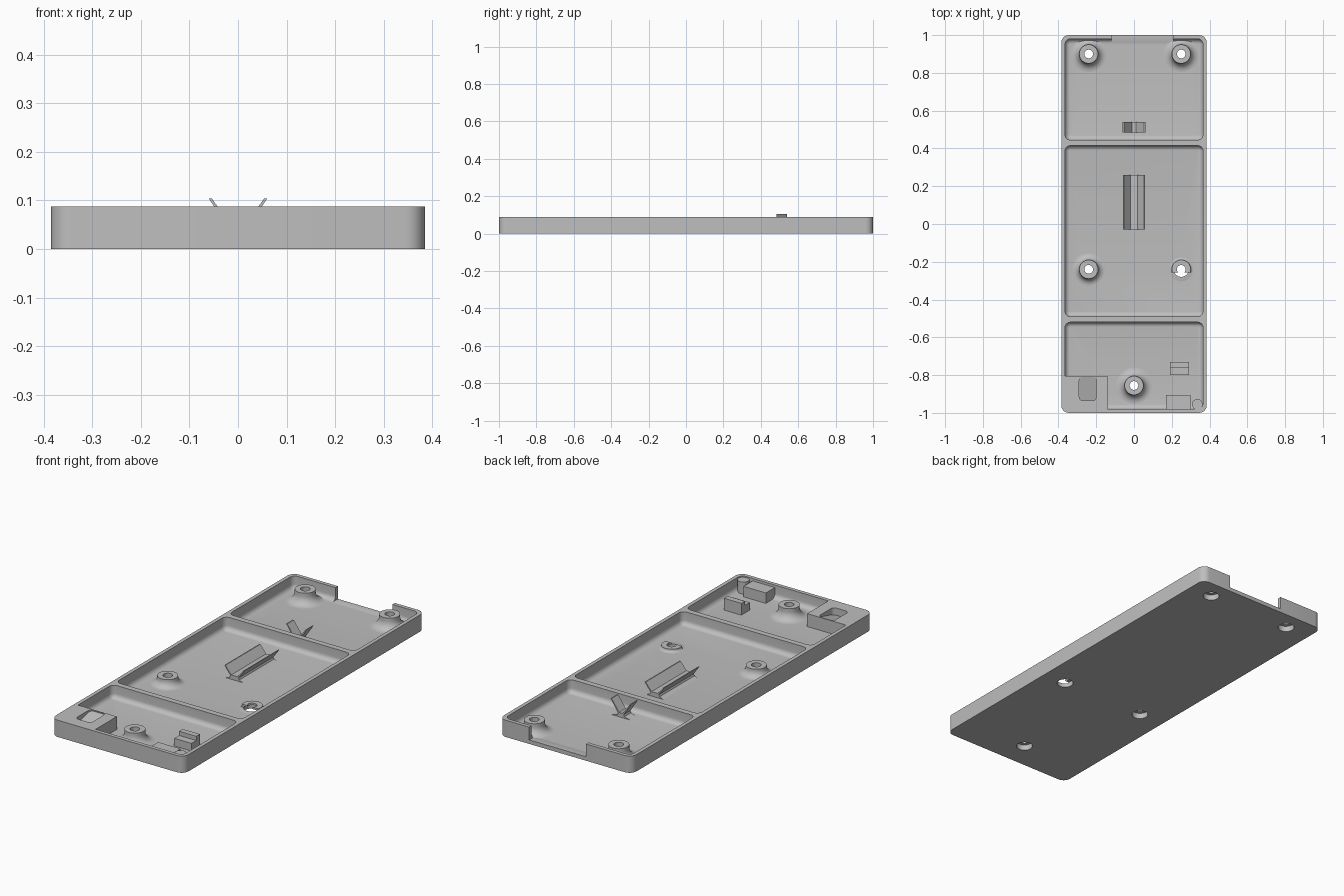
import bpy, bmesh, math
from mathutils import Matrix, Vector

default = bpy.data.objects.get("Cube")
if default:
    bpy.data.objects.remove(default)

grey = bpy.data.materials.new("plain grey plastic")
grey.use_nodes = True
grey.diffuse_color = (0.52, 0.52, 0.52, 1)
grey.node_tree.nodes["Principled BSDF"].inputs["Base Color"].default_value = (0.52, 0.52, 0.52, 1)

FLOOR, RIM = 0.02, 0.088
W, L, WALL = 0.385, 1.0, 0.02


def finish(name, bm):
    bmesh.ops.recalc_face_normals(bm, faces=bm.faces)
    mesh = bpy.data.meshes.new(name)
    bm.to_mesh(mesh)
    bm.free()
    mesh.materials.append(grey)
    obj = bpy.data.objects.new(name, mesh)
    bpy.context.collection.objects.link(obj)
    return obj


def rounded_rect(x0, x1, y0, y1, r, z, steps=6):
    pts = []
    corners = [(x1 - r, y1 - r), (x0 + r, y1 - r), (x0 + r, y0 + r), (x1 - r, y0 + r)]
    for i, (cx, cy) in enumerate(corners):
        for s in range(steps + 1):
            a = math.pi / 2 * (i + s / steps)
            pts.append((cx + r * math.cos(a), cy + r * math.sin(a), z))
    return pts


def loft(name, rings):
    bm = bmesh.new()
    loops = [[bm.verts.new(p) for p in ring] for ring in rings]
    n = len(loops[0])
    for a, b in zip(loops, loops[1:]):
        for i in range(n):
            bm.faces.new((a[i], a[(i + 1) % n], b[(i + 1) % n], b[i]))
    bm.faces.new(loops[0])
    bm.faces.new(loops[-1])
    return finish(name, bm)


def box(name, x0, x1, y0, y1, z0, z1):
    bm = bmesh.new()
    size = Matrix.Diagonal((x1 - x0, y1 - y0, z1 - z0, 1))
    centre = Vector((x0 + x1, y0 + y1, z0 + z1)) / 2
    bmesh.ops.create_cube(bm, size=1, matrix=Matrix.Translation(centre) @ size)
    return finish(name, bm)


def cylinder(name, x, y, r, z0, z1):
    bm = bmesh.new()
    bmesh.ops.create_cone(bm, cap_ends=True, segments=40, radius1=r, radius2=r, depth=z1 - z0,
                          matrix=Matrix.Translation((x, y, (z0 + z1) / 2)))
    return finish(name, bm)


def cut(obj, cutter):
    mod = obj.modifiers.new("cut", "BOOLEAN")
    mod.operation, mod.solver, mod.object = "DIFFERENCE", "EXACT", cutter
    mesh = bpy.data.meshes.new_from_object(obj.evaluated_get(bpy.context.evaluated_depsgraph_get()))
    obj.modifiers.clear()
    obj.data = mesh
    bpy.data.objects.remove(cutter)


def extrude_profile(name, pts, y0, y1):
    # Profile lies in the xz plane and runs along y
    return loft(name, [[(x, y, z) for x, z in pts] for y in (y0, y1)])


# Tray body with three filleted compartments
tray = loft("tray", [rounded_rect(-W, W, -L, L, 0.04, z) for z in (0, RIM)])
fillet = 0.025
for y0, y1 in [(-L + WALL, -0.52), (-0.49, 0.415), (0.445, L - WALL)]:
    rings = []
    for s in range(7):
        a = math.pi / 2 * s / 6
        d = fillet * (1 - math.sin(a))
        z = FLOOR + fillet * (1 - math.cos(a))
        rings.append(rounded_rect(-W + WALL + d, W - WALL - d, y0 + d, y1 - d, 0.028 - d, z))
    rings.append(rounded_rect(-W + WALL, W - WALL, y0, y1, 0.028, RIM + 0.05))
    cut(tray, loft("compartment_cutter", rings))

# Opening in the back wall
cut(tray, box("back_notch_cutter", -0.12, 0.21, 0.95, 1.1, FLOOR + 0.001, 0.2))

# Screw bosses: flared outside, narrow hole, wider recess underneath
BORE, RECESS, TOP = 0.023, 0.04, 0.05


def boss(name, x, y, top, recess_depth):
    cut(tray, cylinder("recess_cutter", x, y, RECESS + 0.001, -0.1, 0.2))
    rise = top - FLOOR
    flare = min(0.045, rise * 0.85)
    profile = [(RECESS, 0), (RECESS, recess_depth), (BORE, recess_depth), (BORE, top), (TOP, top)]
    for s in range(9):
        a = math.pi / 2 * s / 8
        profile.append((TOP + flare * (1 - math.cos(a)), FLOOR + flare * (1 - math.sin(a))))
    profile += [(TOP + flare, 0.003), (RECESS + 0.003, 0)]
    bm = bmesh.new()
    seg = 40
    loops = []
    for i in range(seg):
        a = 2 * math.pi * i / seg
        loops.append([bm.verts.new((x + r * math.cos(a), y + r * math.sin(a), z)) for r, z in profile])
    n = len(profile)
    for i in range(seg):
        p, q = loops[i], loops[(i + 1) % seg]
        for j in range(n):
            bm.faces.new((p[j], q[j], q[(j + 1) % n], p[(j + 1) % n]))
    return finish(name, bm)


boss("back_right_boss", -0.24, 0.9, 0.08, 0.03)
boss("back_left_boss", 0.25, 0.9, 0.08, 0.03)
boss("middle_right_boss", -0.24, -0.24, 0.062, 0.03)
boss("front_boss", 0, -0.855, 0.08, 0.03)
low_boss = boss("middle_left_boss", 0.25, -0.24, 0.036, 0.026)
cut(low_boss, box("boss_slot_cutter", 0.19, 0.31, -0.36, -0.257, FLOOR + 0.001, 0.1))


# V-shaped cradles on flared feet
def cradle(name, y0, y1, waist, waist_z, tip, tip_z, foot):
    t = 0.006
    half = [(foot, FLOOR - 0.004), (foot, FLOOR), (waist + 0.01, FLOOR + 0.008),
            (waist + t, waist_z), (tip, tip_z), (tip - t, tip_z), (waist, waist_z + 0.005)]
    pts = half + [(-x, z) for x, z in reversed(half)]
    extrude_profile(name, pts, y0, y1)


cradle("long_cradle", -0.03, 0.26, 0.018, 0.038, 0.058, 0.084, 0.05)
cradle("short_cradle", 0.485, 0.54, 0.010, 0.038, 0.060, 0.104, 0.055)

# Solid front corner block with a sloped pocket
block = box("corner_block", -0.37, -0.14, -0.985, -0.805, 0.01, RIM)
pocket = loft("pocket_cutter", [rounded_rect(-0.29, -0.20, -0.935, -0.81, 0.02, z) for z in (0.05, 0.12)])
for v in pocket.data.vertices:
    if v.co.z < 0.1:
        v.co.z += (v.co.y + 0.935) * 0.26
cut(block, pocket)
cut(tray, box("block_seat_cutter", -0.365, -0.145, -0.98, -0.81, 0.015, 0.2))

# Stepped stop and front ledge
box("stop_low_step", 0.19, 0.29, -0.80, -0.76, 0.01, 0.06)
box("stop_high_step", 0.19, 0.29, -0.76, -0.73, 0.01, 0.082)
box("front_ledge", 0.17, 0.30, -0.985, -0.905, 0.01, 0.075)
cylinder("corner_post", 0.335, -0.955, 0.028, 0.01, 0.082)

# Smooth curved faces, keep crisp edges
bpy.ops.object.select_all(action="DESELECT")
for obj in bpy.context.collection.objects:
    if obj.type == "MESH" and grey.name in obj.data.materials:
        obj.select_set(True)
        bpy.context.view_layer.objects.active = obj
bpy.ops.object.shade_smooth_by_angle(angle=math.radians(35))
